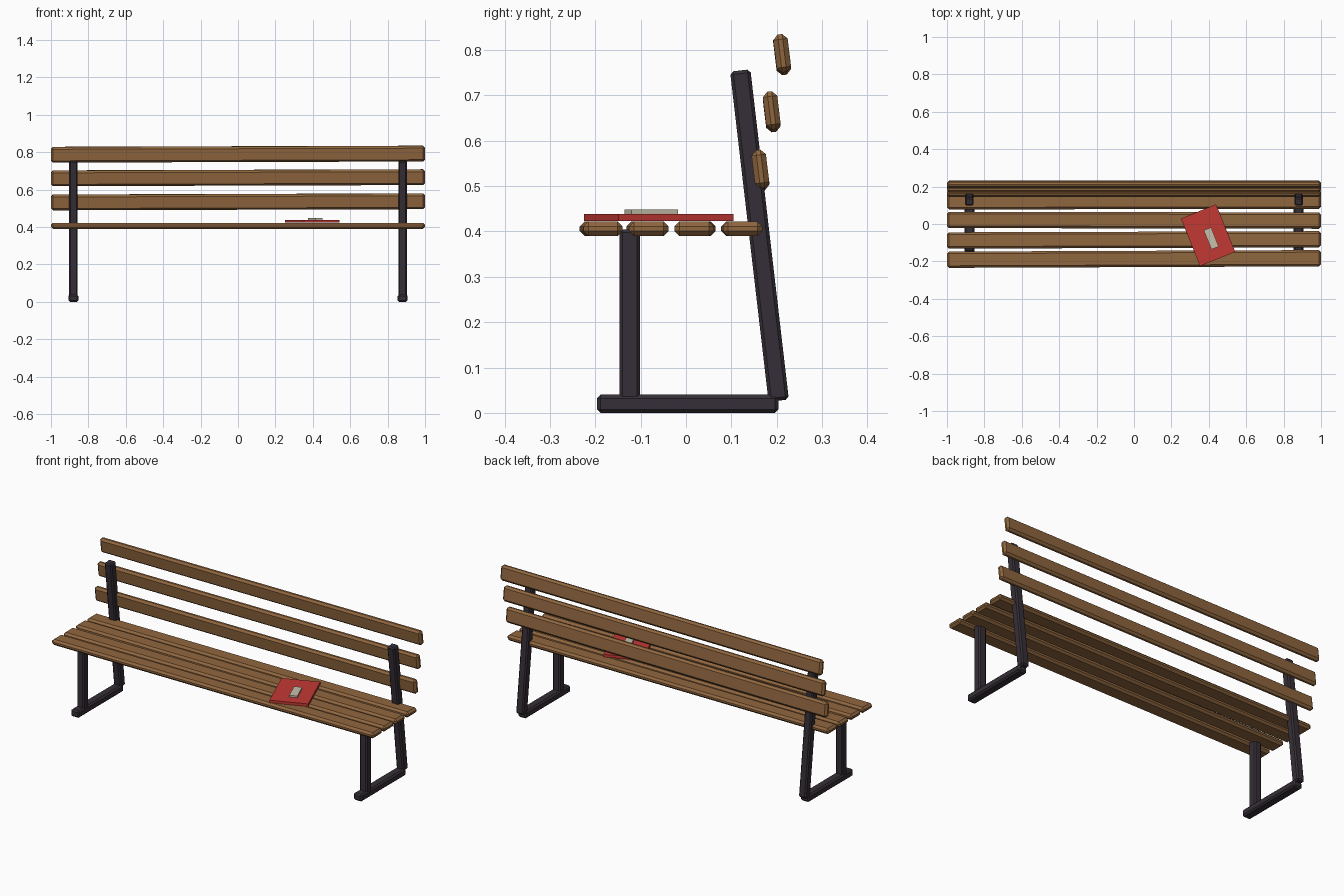
import bpy
from math import radians

if "Cube" in bpy.data.objects:
    bpy.data.objects.remove(bpy.data.objects["Cube"])


def material(name, rgb):
    m = bpy.data.materials.new(name)
    m.diffuse_color = (*rgb, 1)
    m.use_nodes = True
    m.node_tree.nodes["Principled BSDF"].inputs["Base Color"].default_value = m.diffuse_color
    return m


WOOD = material("brown wood", (0.28, 0.135, 0.05))
IRON = material("dark iron", (0.036, 0.028, 0.038))
RED = material("red cover", (0.54, 0.04, 0.034))
CREAM = material("cream label", (0.58, 0.53, 0.41))


def box(name, size, loc, mat, rot=(0, 0, 0), bevel=0.0):
    bpy.ops.mesh.primitive_cube_add(size=1, location=loc)
    ob = bpy.context.object
    ob.name = name
    ob.scale = size
    bpy.ops.object.transform_apply(location=False, rotation=False, scale=True)
    ob.rotation_euler = rot
    ob.data.materials.append(mat)
    if bevel:
        mod = ob.modifiers.new("chamfer", 'BEVEL')
        mod.width = bevel
        mod.segments = 1
    return ob


# seat slats, each laid very slightly askew
for i, (y, yaw) in enumerate([(-0.187, 0.004), (-0.085, 0.003),
                              (0.02, -0.002), (0.123, 0.002)]):
    box(f"seat_slat_{i + 1}", (2.0, 0.087, 0.032), (0, y, 0.406), WOOD,
        (0, 0, yaw), 0.011)

# backrest slats, leaning like the rear posts
for i, (y, z) in enumerate([(0.164, 0.535), (0.189, 0.664), (0.212, 0.79)]):
    box(f"back_slat_{i + 1}", (2.0, 0.032, 0.084), (0, y, z), WOOD,
        (radians(7), -0.003, 0), 0.011)

# iron frames on both sides
for side, x in (("left", -0.88), ("right", 0.88)):
    box(f"{side}_foot", (0.052, 0.4, 0.04), (x, 0.004, 0.02), IRON, bevel=0.008)
    box(f"{side}_front_leg", (0.045, 0.045, 0.375), (x, -0.124, 0.217), IRON,
        bevel=0.007)
    box(f"{side}_rear_post", (0.045, 0.045, 0.733), (x, 0.162, 0.391), IRON,
        (radians(6.65), 0, 0), 0.007)

# book left on the seat, with a small label
turn = (0, 0, radians(22))
box("book", (0.203, 0.274, 0.015), (0.396, -0.06, 0.431), RED, turn)
box("book_label", (0.042, 0.11, 0.0098), (0.413, -0.077, 0.4434), CREAM, turn)
